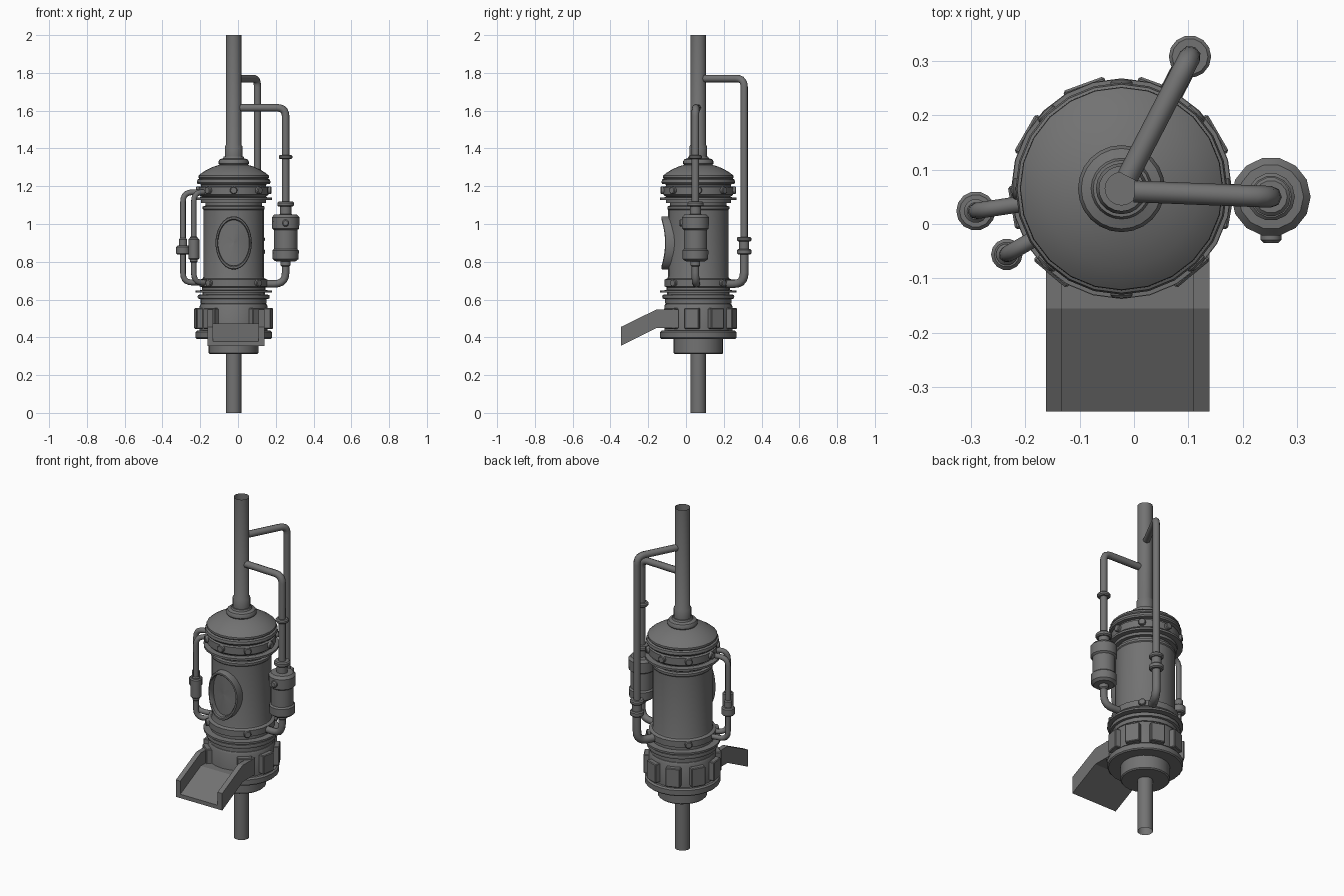
import bpy, bmesh, math
from mathutils import Vector

if "Cube" in bpy.data.objects:
    bpy.data.objects.remove(bpy.data.objects["Cube"])

CX, CY = -0.023, 0.065          # main axis of the machine

# Dark iron used on every part
iron = bpy.data.materials.new("dark_iron")
iron.diffuse_color = (0.17, 0.17, 0.17, 1)
iron.use_nodes = True
iron.node_tree.nodes["Principled BSDF"].inputs["Base Color"].default_value = iron.diffuse_color


def finish(name, bm, angle=35):
    bmesh.ops.recalc_face_normals(bm, faces=bm.faces)
    me = bpy.data.meshes.new(name)
    bm.to_mesh(me)
    bm.free()
    me.shade_smooth()
    me.set_sharp_from_angle(angle=math.radians(angle))
    me.materials.append(iron)
    ob = bpy.data.objects.new(name, me)
    bpy.context.collection.objects.link(ob)
    return ob


def lathe(name, profile, x=CX, y=CY, n=24):
    """Revolve (radius, z) points around a vertical axis."""
    bm = bmesh.new()
    rings = [[bm.verts.new((x + r * math.cos(2 * math.pi * i / n),
                            y + r * math.sin(2 * math.pi * i / n), z)) for i in range(n)]
             for r, z in profile]
    for a, b in zip(rings, rings[1:]):
        for i in range(n):
            j = (i + 1) % n
            bm.faces.new((a[i], a[j], b[j], b[i]))
    return finish(name, bm)


def collar(name, x, y, z0, z1, r, inner=0.012, n=14, c=0.006):
    """Short bevelled cylinder around a pipe."""
    return lathe(name, [(inner, z0), (r - c, z0), (r, z0 + c), (r, z1 - c),
                        (r - c, z1), (inner, z1)], x, y, n)


def pipe(name, pts, r, fillet=0.045):
    """Round pipe along a path with filleted corners."""
    pts = [Vector(p) for p in pts]
    path = [pts[0]]
    for a, b, c in zip(pts, pts[1:], pts[2:]):
        p, q = b + (a - b).normalized() * fillet, b + (c - b).normalized() * fillet
        for k in range(6):
            t = k / 5
            path.append(p * (1 - t) ** 2 + b * 2 * t * (1 - t) + q * t * t)
    path.append(pts[-1])
    cu = bpy.data.curves.new(name, 'CURVE')
    cu.dimensions = '3D'
    cu.bevel_depth = r
    cu.bevel_resolution = 2
    cu.materials.append(iron)
    sp = cu.splines.new('POLY')
    sp.points.add(len(path) - 1)
    for s, p in zip(sp.points, path):
        s.co = (*p, 1)
    sp.use_smooth = True
    ob = bpy.data.objects.new(name, cu)
    bpy.context.collection.objects.link(ob)
    bpy.ops.object.select_all(action='DESELECT')
    ob.select_set(True)
    bpy.context.view_layer.objects.active = ob
    bpy.ops.object.convert(target='MESH')
    return ob


def toward_axis(x, y, r):
    """Point at radius r from the main axis, on the line to (x, y)."""
    d = Vector((x - CX, y - CY)).normalized() * r
    return CX + d.x, CY + d.y


# Open-ended main pipes
lathe("upper_pipe", [(0.045, 1.33), (0.047, 1.34), (0.047, 1.41), (0.041, 1.42), (0.041, 2.0)], n=20)
lathe("lower_pipe", [(0.041, 0.0), (0.041, 0.33)], n=20)

# Lower drum with base collar and flange
lathe("lower_drum", [(0.0, 0.312), (0.126, 0.312), (0.132, 0.318), (0.132, 0.392), (0.196, 0.392),
                     (0.202, 0.398), (0.202, 0.427), (0.194, 0.435), (0.18, 0.435), (0.18, 0.565),
                     (0.174, 0.577), (0.16, 0.582), (0.16, 0.595)])
lathe("lower_flanges", [(0.15, 0.578), (0.175, 0.58), (0.175, 0.603), (0.188, 0.605), (0.191, 0.615),
                        (0.188, 0.625), (0.165, 0.627), (0.165, 0.637), (0.203, 0.637),
                        (0.203, 0.648), (0.165, 0.65)])

# Main body
lathe("main_body", [(0.155, 0.64), (0.168, 0.65), (0.168, 0.665), (0.18, 0.67), (0.18, 0.705),
                    (0.163, 0.712), (0.16, 0.722), (0.16, 1.075), (0.164, 1.08), (0.164, 1.093),
                    (0.15, 1.097), (0.15, 1.112), (0.172, 1.112), (0.172, 1.128), (0.202, 1.128),
                    (0.202, 1.14), (0.172, 1.142)])

# Domed cap with rim and neck
lathe("domed_cap", [(0.165, 1.14), (0.185, 1.155), (0.185, 1.196), (0.172, 1.2), (0.172, 1.21),
                    (0.191, 1.212), (0.195, 1.22), (0.192, 1.235), (0.182, 1.24), (0.187, 1.246),
                    (0.186, 1.256), (0.171, 1.269), (0.144, 1.286), (0.106, 1.304), (0.075, 1.313),
                    (0.08, 1.319), (0.08, 1.332), (0.074, 1.342), (0.056, 1.348), (0.052, 1.358),
                    (0.03, 1.36)])

# Flat-headed bolts on the two bolt rings
for z, n, off, r in ((1.178, 8, 0, 0.2), (0.688, 4, 45, 0.194)):
    for k in range(n):
        a = math.radians(off + k * 360 / n)
        ob = collar("bolt", 0, 0, -0.03, 0.0, 0.02, inner=0.0005, n=12, c=0.004)
        ob.location = (CX + r * math.cos(a), CY + r * math.sin(a), z)
        ob.rotation_euler = (0, math.pi / 2, a)

# Blocks around the drum, leaving the chute side free
for k in range(1, 9):
    a = math.radians(270 + 40 * k)
    bm = bmesh.new()
    bmesh.ops.create_cube(bm, size=1)
    bmesh.ops.scale(bm, vec=(0.045, 0.08, 0.11), verts=bm.verts)
    bmesh.ops.bevel(bm, geom=bm.edges[:], offset=0.004, segments=1, affect='EDGES')
    ob = finish("drum_block", bm, 30)
    ob.location = (CX + 0.183 * math.cos(a), CY + 0.183 * math.sin(a), 0.5)
    ob.rotation_euler.z = a

# Oval window: raised rim and recessed pane, wrapped to the body
bm = bmesh.new()
N = 40
section = [(1.0, 0.15), (1.0, 0.19), (0.97, 0.196), (0.9, 0.196), (0.86, 0.19),
           (0.86, 0.164), (0.5, 0.164), (0.01, 0.164)]
rings = []
for s, R in section:
    ring = []
    for i in range(N):
        t = 2 * math.pi * i / N
        u = 0.096 * s * math.cos(t)
        ring.append(bm.verts.new((CX + u, CY - math.sqrt(R * R - u * u),
                                  0.9 + 0.141 * s * math.sin(t))))
    rings.append(ring)
for a, b in zip(rings, rings[1:]):
    for i in range(N):
        j = (i + 1) % N
        bm.faces.new((a[i], a[j], b[j], b[i]))
finish("oval_window", bm, 40)


# Chute: side profile (y, z) extruded along x
def extrude_x(name, profile, x0, x1):
    bm = bmesh.new()
    f = bm.faces.new([bm.verts.new((x0, y, z)) for y, z in profile])
    g = bmesh.ops.extrude_face_region(bm, geom=[f])['geom']
    bmesh.ops.translate(bm, vec=(x1 - x0, 0, 0),
                        verts=[v for v in g if isinstance(v, bmesh.types.BMVert)])
    finish(name, bm, 20)


wall = [(-0.345, 0.355), (-0.155, 0.45), (-0.04, 0.45), (-0.04, 0.548), (-0.155, 0.548), (-0.345, 0.455)]
floor = [(-0.345, 0.355), (-0.155, 0.45), (-0.04, 0.45), (-0.04, 0.472), (-0.155, 0.472), (-0.345, 0.378)]
extrude_x("chute_wall_left", wall, -0.162, -0.133)
extrude_x("chute_wall_right", wall, 0.109, 0.139)
extrude_x("chute_floor", floor, -0.133, 0.109)

# Right pipe with tank
TX, TY = 0.252, 0.05
ex, ey = toward_axis(TX, TY, 0.15)
pipe("tank_feed_pipe", [(0.0, 0.06, 1.615), (TX, TY, 1.615), (TX, TY, 1.04)], 0.02)
pipe("tank_drain_pipe", [(TX, TY, 0.82), (TX, TY, 0.683), (ex, ey, 0.683)], 0.02, 0.06)
collar("feed_collar_upper", TX, TY, 1.343, 1.365, 0.036)
collar("feed_collar_lower", TX, TY, 1.092, 1.118, 0.044)
collar("feed_neck", TX, TY, 1.03, 1.1, 0.03)
lathe("tank", [(0.01, 0.8), (0.055, 0.803), (0.069, 0.815), (0.07, 0.86), (0.062, 0.868),
               (0.062, 0.968), (0.072, 0.976), (0.073, 1.035), (0.06, 1.05), (0.01, 1.053)], TX, TY, 14)
collar("tank_outlet", TX, TY, 0.775, 0.81, 0.026)
knob = collar("tank_knob", 0, 0, 0.0, 0.085, 0.019, inner=0.001, n=12)
knob.location = (TX, TY, 1.005)
knob.rotation_euler.x = math.pi / 2

# Rear bypass pipe
BX, BY = 0.103, 0.308
ex, ey = toward_axis(BX, BY, 0.15)
sx, sy = toward_axis(BX, BY, 0.025)
pipe("rear_pipe", [(sx, sy, 1.77), (BX, BY, 1.77), (BX, BY, 0.86)], 0.02)
pipe("rear_pipe_elbow", [(BX, BY, 0.87), (BX, BY, 0.683), (ex, ey, 0.683)], 0.023, 0.06)
collar("rear_collar_upper", BX, BY, 0.908, 0.932, 0.039)
collar("rear_collar_lower", BX, BY, 0.838, 0.868, 0.039)
collar("rear_union", BX, BY, 0.86, 0.915, 0.027)

# Two small gauge pipes on the left
for name, x, y, fit in (("outer_gauge", -0.291, 0.024, [(0.838, 0.885, 0.036), (0.88, 0.925, 0.022)]),
                        ("inner_gauge", -0.234, -0.056, [(0.812, 0.925, 0.029), (0.795, 0.935, 0.02)])):
    ex, ey = toward_axis(x, y, 0.15)
    pipe(name + "_pipe", [(ex, ey, 1.168), (x, y, 1.168), (x, y, 0.69), (ex, ey, 0.69)], 0.015, 0.05)
    for z0, z1, r in fit:
        collar(name + "_fitting", x, y, z0, z1, r)
